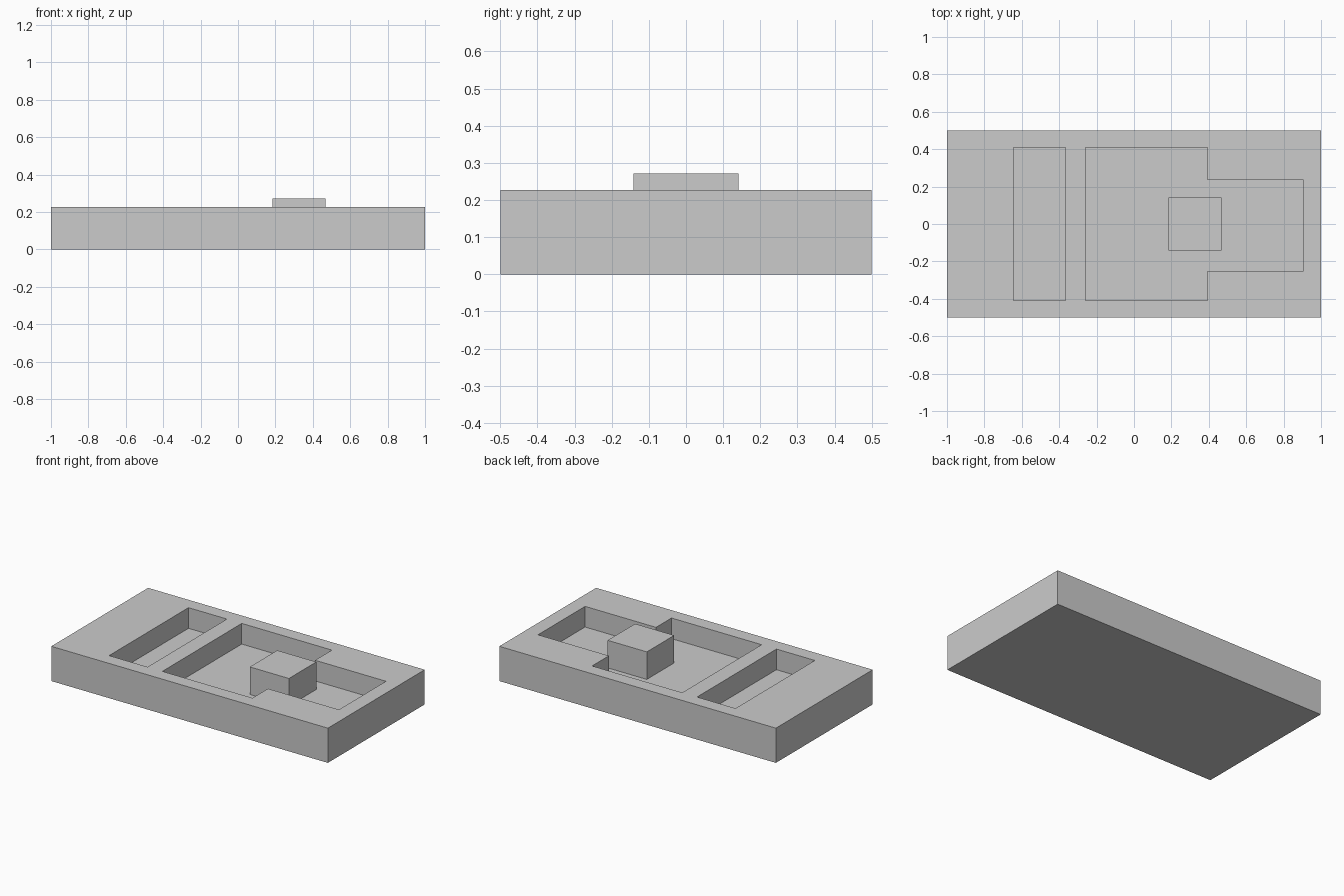
import bpy, bmesh

if "Cube" in bpy.data.objects:
    bpy.data.objects.remove(bpy.data.objects["Cube"])

TOP, FLOOR, BOSS_TOP = 0.227, 0.092, 0.272


def prism(name, outline, z0, z1):
    """Extrude a counter-clockwise xy outline from z0 to z1."""
    bm = bmesh.new()
    face = bm.faces.new([bm.verts.new((x, y, z0)) for x, y in outline])
    ext = bmesh.ops.extrude_face_region(bm, geom=[face], use_keep_orig=True)
    top = [v for v in ext["geom"] if isinstance(v, bmesh.types.BMVert)]
    bmesh.ops.translate(bm, verts=top, vec=(0, 0, z1 - z0))
    bmesh.ops.recalc_face_normals(bm, faces=bm.faces[:])
    mesh = bpy.data.meshes.new(name)
    bm.to_mesh(mesh)
    bm.free()
    obj = bpy.data.objects.new(name, mesh)
    bpy.context.collection.objects.link(obj)
    return obj


def rect(x0, x1, y0, y1):
    return [(x0, y0), (x1, y0), (x1, y1), (x0, y1)]


def cut(target, cutter):
    mod = target.modifiers.new(cutter.name, 'BOOLEAN')
    mod.operation = 'DIFFERENCE'
    mod.solver = 'EXACT'
    mod.object = cutter
    cutter.hide_render = True
    bpy.context.view_layer.objects.active = target
    bpy.ops.object.modifier_apply(modifier=mod.name)
    bpy.data.objects.remove(cutter)


# Plate
plate = prism("base_plate", rect(-1, 1, -0.5, 0.5), 0, TOP)

# Narrow slot on the left
cut(plate, prism("slot_cutter", rect(-0.645, -0.367, -0.41, 0.41), FLOOR, 0.4))

# Wide pocket with a narrower extension to the right
pocket = [(-0.26, -0.41), (0.392, -0.41), (0.392, -0.25), (0.905, -0.25),
          (0.905, 0.236), (0.392, 0.236), (0.392, 0.41), (-0.26, 0.41)]
cut(plate, prism("pocket_cutter", pocket, FLOOR, 0.4))

# Raised block standing on the pocket floor
prism("raised_block", rect(0.184, 0.467, -0.141, 0.142), FLOOR, BOSS_TOP)
